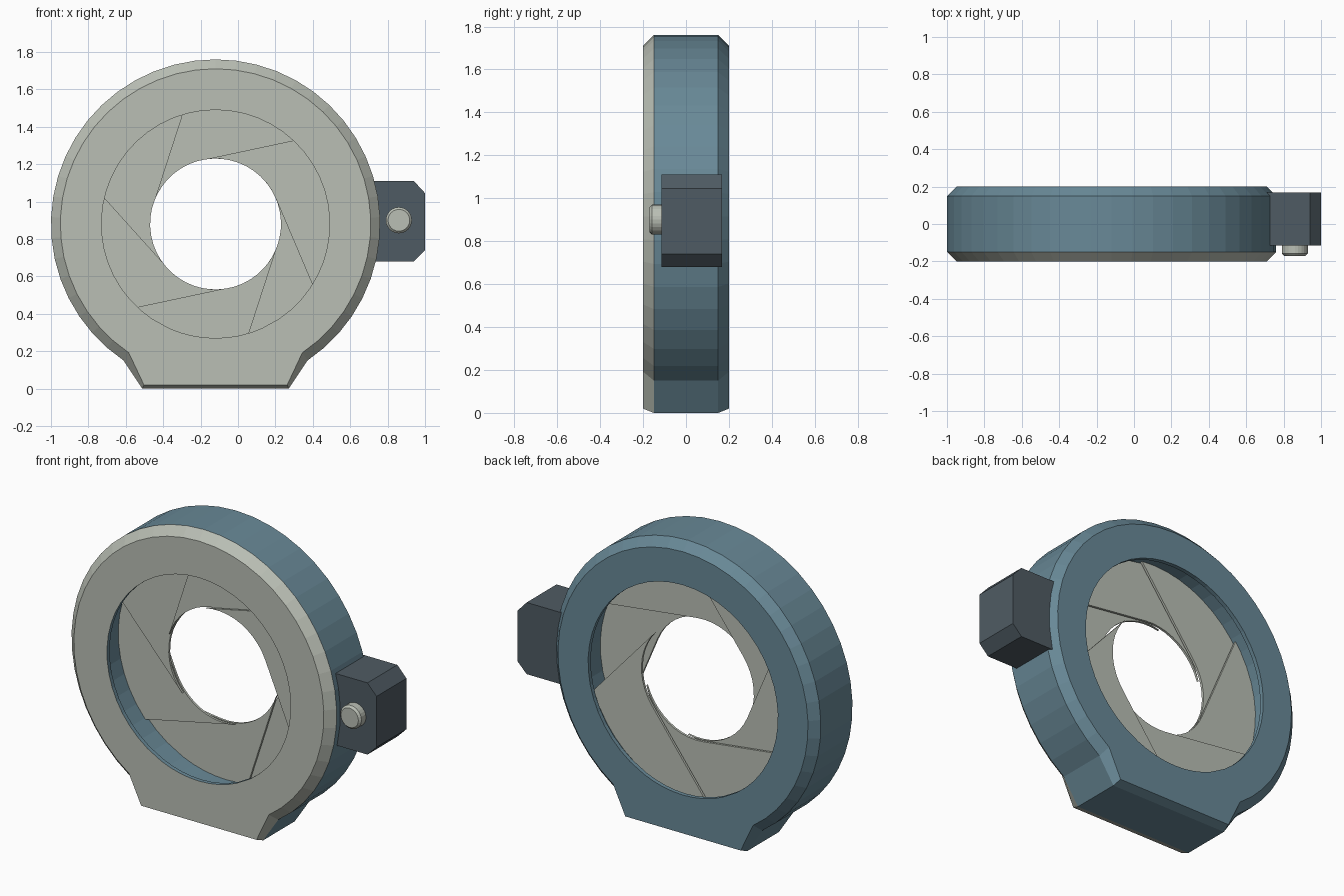
import bpy, bmesh, math

if "Cube" in bpy.data.objects:
    bpy.data.objects.remove(bpy.data.objects["Cube"])

CX, CZ = -0.12, 0.88      # ring centre


def material(name, rgb):
    m = bpy.data.materials.new(name)
    m.diffuse_color = (*rgb, 1)
    m.use_nodes = True
    m.node_tree.nodes["Principled BSDF"].inputs["Base Color"].default_value = m.diffuse_color
    return m


GREY = material("warm_grey", (0.49, 0.52, 0.46))
BLUE = material("steel_blue", (0.14, 0.25, 0.31))
DARK = material("dark_slate", (0.078, 0.105, 0.125))


def make_object(name, bm, mats):
    bmesh.ops.recalc_face_normals(bm, faces=bm.faces)
    me = bpy.data.meshes.new(name)
    bm.to_mesh(me)
    bm.free()
    ob = bpy.data.objects.new(name, me)
    bpy.context.collection.objects.link(ob)
    for m in mats:
        me.materials.append(m)
    return ob


def polar(r, deg):
    a = math.radians(deg)
    return CX + r * math.cos(a), CZ + r * math.sin(a)


def skin(bm, loops, closed=False):
    """Join equal-length loops of (x, y, z) with quads; returns one face list per band."""
    rings = [[bm.verts.new(p) for p in lp] for lp in loops]
    bands = []
    pairs = list(zip(rings, rings[1:])) + ([(rings[-1], rings[0])] if closed else [])
    for a, b in pairs:
        n = len(a)
        bands.append([bm.faces.new((a[i], a[(i + 1) % n], b[(i + 1) % n], b[i])) for i in range(n)])
    return rings, bands


def prism(name, outline, y0, y1, mat, inset_outline=None, y_in=None):
    """Extrude an x/z outline along y, optionally ending in a chamfered front."""
    bm = bmesh.new()
    loops = [[(x, y1, z) for x, z in outline], [(x, y0, z) for x, z in outline]]
    if inset_outline:
        loops.append([(x, y_in, z) for x, z in inset_outline])
    rings, _ = skin(bm, loops)
    bm.faces.new(rings[0])
    bm.faces.new(rings[-1])
    return make_object(name, bm, [mat])


# Housing: round body with a flat foot, chamfered rims and a hollow chamber
ARC, FOOT, JOIN = 40, 8, 34
angles = [-90 + JOIN + (360 - 2 * JOIN) * i / ARC for i in range(ARC + 1)]
foot_t = [-24 + 48 * i / FOOT for i in range(FOOT + 1)]


def outer(y, inset):
    pts = [polar(0.88 - inset, a) for a in angles]
    depth = CZ - 0.4 * inset
    pts += [(CX + depth * math.tan(math.radians(t)), CZ - depth) for t in foot_t]
    return [(x, y, z) for x, z in pts]


def bore(y, r):
    pts = [polar(r, a) for a in angles + [270 + t for t in foot_t]]
    return [(x, y, z) for x, z in pts]


bm = bmesh.new()
_, bands = skin(bm, [outer(-0.2, 0.05), outer(-0.15, 0), outer(0.15, 0), outer(0.2, 0.05),
                     bore(0.2, 0.63), bore(0.175, 0.63), bore(0.175, 0.7),
                     bore(-0.175, 0.7), bore(-0.175, 0.61), bore(-0.2, 0.61)], closed=True)
for k, band in enumerate(bands):
    for f in band:
        f.material_index = 0 if k in (0, len(bands) - 1) else 1   # grey front plate
make_object("housing", bm, [GREY, BLUE])

# Iris blades: six overlapping crescents stacked front to back
R_IN, R_OUT = 0.35, 0.703
sweep = math.degrees(math.acos(R_IN / R_OUT))
for k in range(6):
    lead = 102 + 60 * k          # tangent angle of the leading edge
    trail = lead - 79
    inner = [polar(R_IN, lead + (trail - lead) * i / 10) for i in range(11)]
    rim = [polar(R_OUT, trail - sweep + (lead - trail) * i / 12) for i in range(13)]
    y = -0.03 + 0.022 * k
    prism(f"iris_blade_{k + 1}", inner + rim, y, y + 0.014, GREY)

# Side control box with clipped outer corners
prism("side_box", [(0.69, 0.68), (0.94, 0.68), (1.0, 0.74), (1.0, 1.045), (0.94, 1.11), (0.69, 1.11)],
      -0.115, 0.168, DARK)


# Button on the front of the box
def disc(r, n=24):
    return [(0.86 + r * math.cos(math.tau * i / n), 0.9 + r * math.sin(math.tau * i / n)) for i in range(n)]


prism("button", disc(0.07), -0.158, -0.10, GREY, disc(0.058), -0.17)
